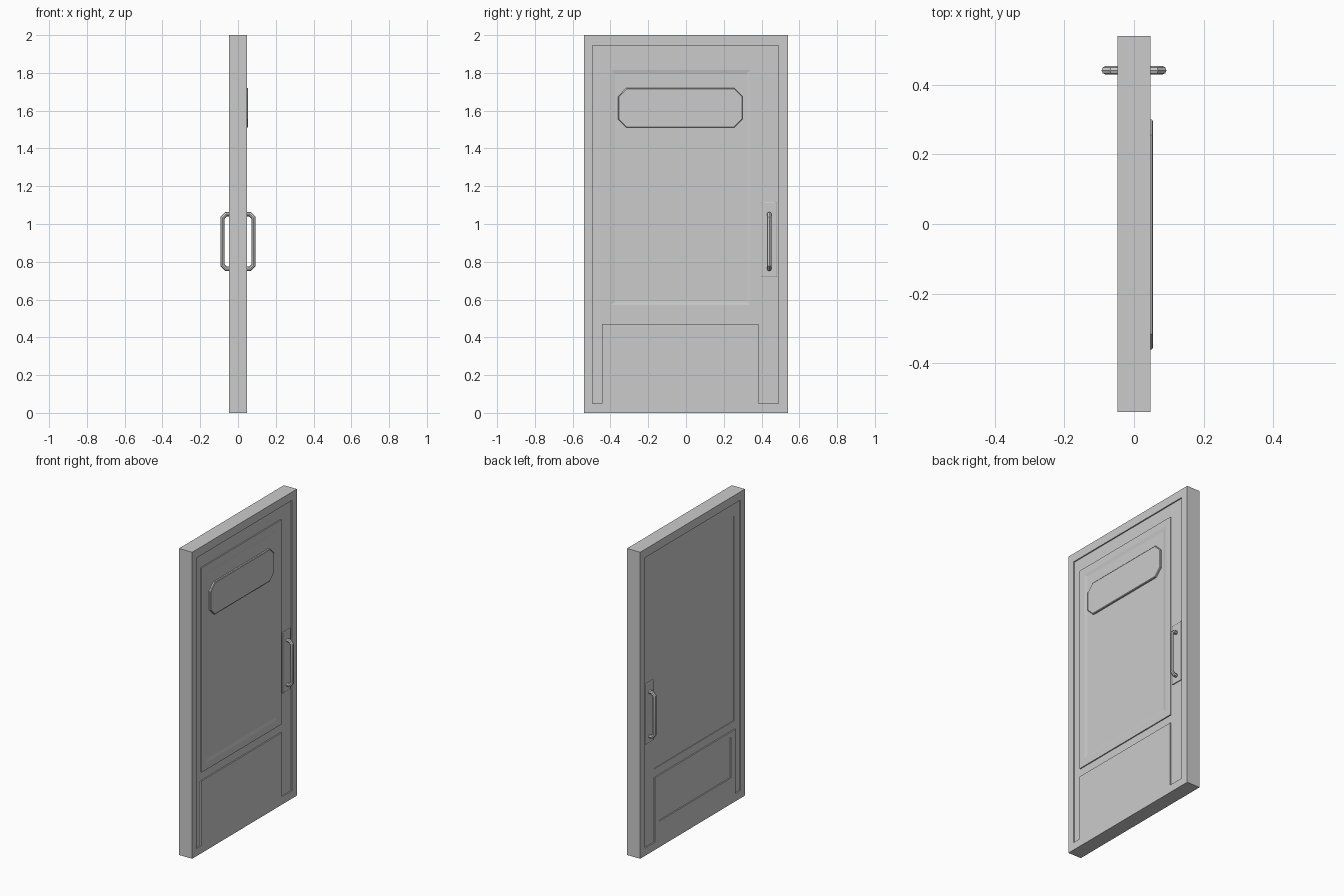
import bpy, bmesh

cube = bpy.data.objects.get("Cube")
if cube:
    bpy.data.objects.remove(cube, do_unlink=True)

grey = bpy.data.materials.new("plain grey")
grey.use_nodes = True
colour = (0.6, 0.6, 0.6, 1)
grey.diffuse_color = colour
grey.node_tree.nodes["Principled BSDF"].inputs["Base Color"].default_value = colour

FACE = 0.047    # half thickness of the door
LEAF = 0.039    # recessed leaf surface


def outline(rect, inset=0, cut=0):
    """Rectangle (y0, y1, z0, z1), optionally inset and with cut corners."""
    y0, y1, z0, z1 = rect
    y0, y1, z0, z1 = y0 + inset, y1 - inset, z0 + inset, z1 - inset
    if not cut:
        return [(y0, z0), (y1, z0), (y1, z1), (y0, z1)]
    return [(y0 + cut, z0), (y1 - cut, z0), (y1, z0 + cut), (y1, z1 - cut),
            (y1 - cut, z1), (y0 + cut, z1), (y0, z1 - cut), (y0, z0 + cut)]


def loft(name, sections, side=1):
    """Join outlines placed at successive x positions and cap both ends."""
    bm = bmesh.new()
    rings = [[bm.verts.new((side * x, y, z)) for y, z in pts] for x, pts in sections]
    count = len(rings[0])
    for a, b in zip(rings, rings[1:]):
        for i in range(count):
            j = (i + 1) % count
            bm.faces.new((a[i], a[j], b[j], b[i]))
    bm.faces.new(rings[0])
    bm.faces.new(rings[-1])
    bmesh.ops.recalc_face_normals(bm, faces=bm.faces)
    mesh = bpy.data.meshes.new(name)
    bm.to_mesh(mesh)
    bm.free()
    mesh.materials.append(grey)
    obj = bpy.data.objects.new(name, mesh)
    bpy.context.collection.objects.link(obj)
    return obj


outer = (-0.54, 0.54, 0, 2)
opening = (-0.495, 0.49, 0.05, 1.945)
panel = (-0.44, 0.385, 0.525, 1.86)
kick = (-0.445, 0.385, 0.05, 0.47)
kick_field = (-0.395, 0.345, 0.17, 0.435)
plate = (0.4, 0.48, 0.72, 1.115)
sign = (-0.36, 0.3, 1.51, 1.72)

# Frame and leaf, with a shallow sunk panel on the rear
loft("door_frame_and_leaf", [
    (-LEAF + 0.004, outline(panel)), (-LEAF, outline(panel)),
    (-LEAF, outline(opening)), (-FACE, outline(opening)),
    (-FACE, outline(outer)), (FACE, outline(outer)),
    (FACE, outline(opening)), (LEAF, outline(opening))])

# Raised upper panel with a softly sunk field
loft("upper_panel", [
    (LEAF - 0.003, outline(panel)), (0.046, outline(panel)),
    (0.046, outline(panel, 0.045)), (0.042, outline(panel, 0.065))])

# Sign plate with cut corners
loft("sign_plate", [
    (0.04, outline(sign, 0, 0.045)), (0.051, outline(sign, 0, 0.045)),
    (0.054, outline(sign, 0.004, 0.043))])

# Kick panels on both sides, the rear one with a sunk field
loft("kick_panel_outer", [(LEAF - 0.003, outline(kick)), (FACE, outline(kick))])
loft("kick_panel_inner", [
    (LEAF - 0.003, outline(kick)), (FACE, outline(kick)),
    (FACE, outline(kick_field)), (FACE - 0.004, outline(kick_field, 0.003))], -1)


def handle(name, side):
    """Pull handle: a round bar bent along a path with cut corners."""
    reach, low, high, bend = 0.082, 0.763, 1.052, 0.018
    path = [(LEAF, low), (reach - bend, low), (reach, low + bend),
            (reach, high - bend), (reach - bend, high), (LEAF, high)]
    curve = bpy.data.curves.new(name, "CURVE")
    curve.dimensions = "3D"
    curve.bevel_depth = 0.012
    curve.bevel_resolution = 2
    curve.use_fill_caps = True
    spline = curve.splines.new("POLY")
    spline.points.add(len(path) - 1)
    for point, (x, z) in zip(spline.points, path):
        point.co = (side * x, 0.441, z, 1)
    curve.materials.append(grey)
    obj = bpy.data.objects.new(name, curve)
    bpy.context.collection.objects.link(obj)
    bpy.ops.object.select_all(action="DESELECT")
    obj.select_set(True)
    bpy.context.view_layer.objects.active = obj
    bpy.ops.object.convert(target="MESH")
    bpy.ops.object.shade_smooth_by_angle()


# Handles and their back plates on both sides
for label, side in (("outer", 1), ("inner", -1)):
    loft("handle_plate_" + label, [
        (LEAF - 0.003, outline(plate)), (0.044, outline(plate)),
        (0.046, outline(plate, 0.003))], side)
    handle("handle_" + label, side)
